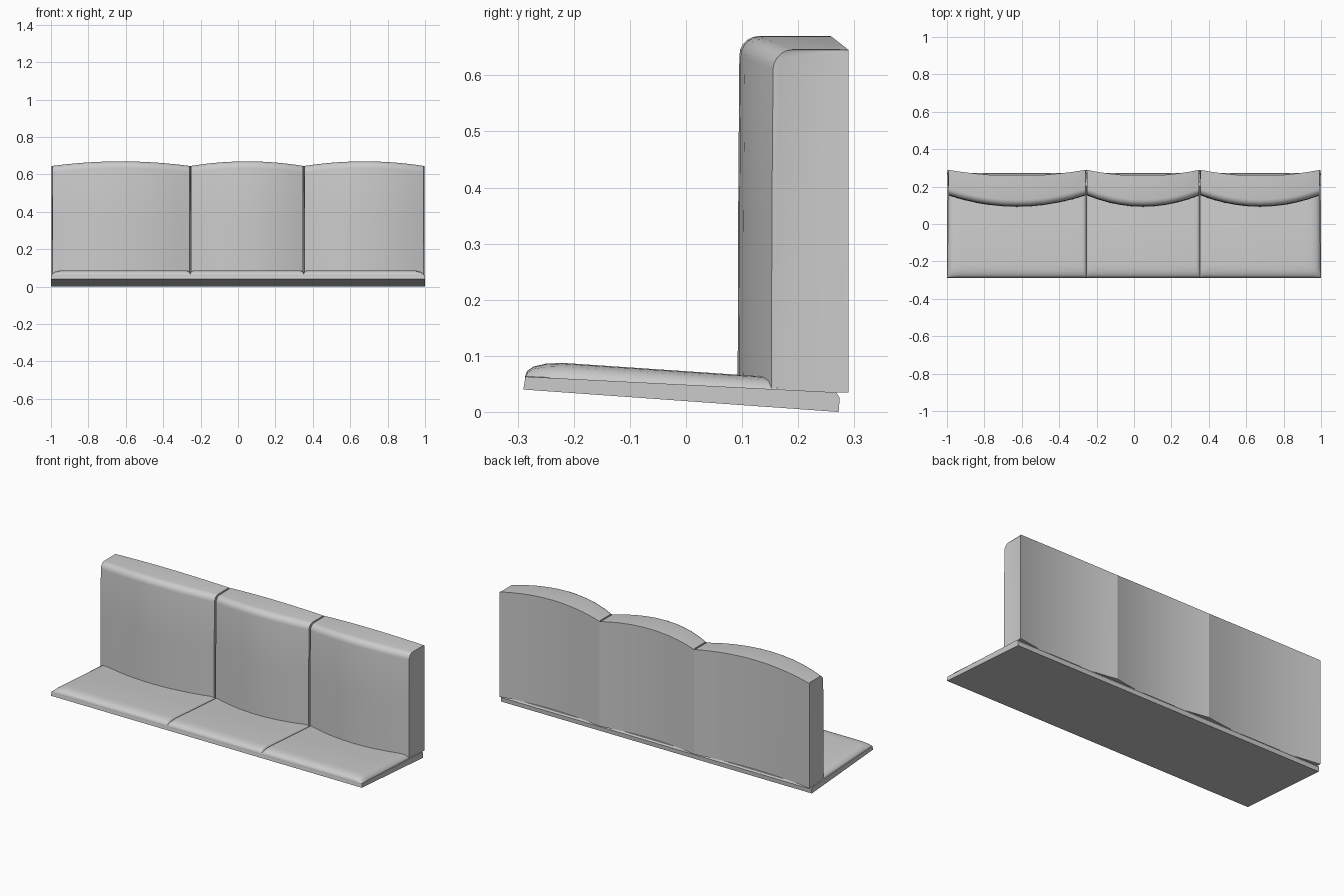
import bpy, bmesh, math

if "Cube" in bpy.data.objects:
    bpy.data.objects.remove(bpy.data.objects["Cube"])

SEAMS = [-0.997, -0.255, 0.352, 0.997]


def loft(name, rings):
    """Skin a list of closed rings of points and cap both ends."""
    bm = bmesh.new()
    rows = [[bm.verts.new(p) for p in ring] for ring in rings]
    n = len(rows[0])
    for a, b in zip(rows, rows[1:]):
        for i in range(n):
            j = (i + 1) % n
            bm.faces.new((a[i], a[j], b[j], b[i]))
    bm.faces.new(rows[0])
    bm.faces.new(rows[-1][::-1])
    bmesh.ops.recalc_face_normals(bm, faces=bm.faces)
    me = bpy.data.meshes.new(name)
    bm.to_mesh(me)
    bm.free()
    ob = bpy.data.objects.new(name, me)
    bpy.context.collection.objects.link(ob)
    bpy.ops.object.select_all(action='DESELECT')
    ob.select_set(True)
    bpy.context.view_layer.objects.active = ob
    bpy.ops.object.shade_smooth_by_angle(angle=math.radians(35))
    return ob


# Backrest panel: rounded front top edge, bowed along its width
def back_ring(x0, x1, t):
    end = abs(t) == 1
    b = 1 - t * t
    front = 0.157 - 0.062 * b if not end else 0.16
    back = 0.29 - 0.032 * b
    top = 0.645 + 0.025 * b
    r = 0.035
    pts = [(back, 0.035), (front - 0.003, 0.035), (front - 0.002, 0.36)]
    for k in range(6):
        a = math.pi / 2 * k / 5
        pts.append((front + r * (1 - math.cos(a)), top - r * (1 - math.sin(a))))
    pts += [(back - 0.015, top), (back, top)]
    xm, h = (x0 + x1) / 2, (x1 - x0) / 2
    ring = []
    for i, (y, z) in enumerate(pts):
        inset = 0.006 if end and i not in (0, len(pts) - 1) else 0
        ring.append((xm + t * (h - inset), y, z))
    return ring


# Seat cushion: tilted top, softly rounded at the front and at both ends
def cushion_ring(x, h):
    prof = [(-0.287, 0), (-0.283, 0.35), (-0.272, 0.65), (-0.25, 0.88), (-0.22, 1),
            (0.0, 1), (0.2, 1), (0.205, 0.1)]
    ring = []
    for y, f in prof:
        base = 0.063 - 0.0676 * (y + 0.287)
        ring.append((x, y, base + 0.029 * f * h))
    for y in (0.205, -0.287):
        ring.append((x, y, 0.058 - 0.0676 * (y + 0.287)))
    return ring


ts = [-1, -0.985] + [-0.8 + 0.2 * i for i in range(9)] + [0.985, 1]
for i, (x0, x1) in enumerate(zip(SEAMS, SEAMS[1:])):
    loft(f"backrest_panel_{i + 1}", [back_ring(x0, x1, t) for t in ts])

    # Outer ends roll off further than the seams between cushions
    outer = [(0, 0.05), (0.008, 0.45), (0.022, 0.78), (0.045, 0.95), (0.07, 1)]
    inner = [(0, 0.45), (0.003, 0.7), (0.008, 0.88), (0.016, 0.97), (0.03, 1)]
    left = outer if i == 0 else inner
    right = outer if i == 2 else inner
    stations = [(x0 + d, h) for d, h in left] + [(x1 - d, h) for d, h in reversed(right)]
    loft(f"seat_cushion_{i + 1}", [cushion_ring(x, h) for x, h in stations])

# Tilted seat base board
base = [(-0.29, 0.04), (-0.286, 0.063), (0.268, 0.035), (0.274, 0.025), (0.272, 0.0)]
loft("seat_base", [[(x, y, z) for y, z in base] for x in (-1.0, 1.0)])
